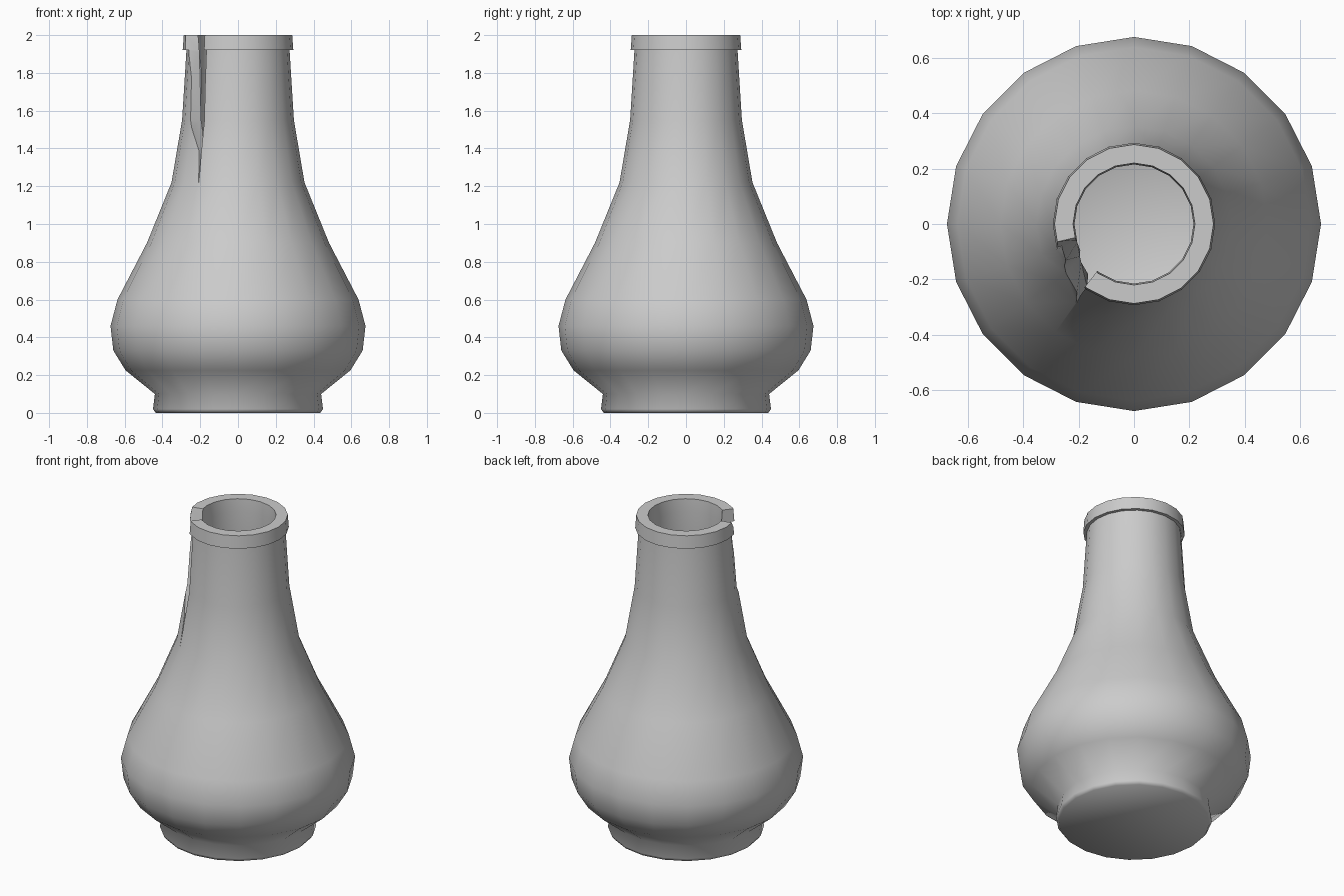
import bpy, bmesh
from math import cos, sin, radians, pi

if "Cube" in bpy.data.objects:
    bpy.data.objects.remove(bpy.data.objects["Cube"])

SIDES = 20


def make_object(name, bm):
    bmesh.ops.recalc_face_normals(bm, faces=bm.faces[:])
    mesh = bpy.data.meshes.new(name)
    bm.to_mesh(mesh)
    bm.free()
    obj = bpy.data.objects.new(name, mesh)
    bpy.context.collection.objects.link(obj)
    return obj


def bridge(bm, a, b):
    n = len(a)
    for i in range(n):
        j = (i + 1) % n
        bm.faces.new((a[i], a[j], b[j], b[i]))


# Vase: outer wall from foot to lip, then inner wall down to the floor
profile = [
    (0.435, 0.0), (0.45, 0.02), (0.44, 0.10), (0.595, 0.225), (0.66, 0.33),
    (0.675, 0.46), (0.638, 0.60), (0.482, 0.90), (0.352, 1.22),
    (0.296, 1.55), (0.273, 1.92), (0.293, 1.92), (0.287, 2.0),
    (0.22, 2.0), (0.215, 1.92), (0.23, 1.55), (0.285, 1.22), (0.41, 0.90),
    (0.565, 0.60), (0.605, 0.46), (0.59, 0.36), (0.52, 0.26),
    (0.38, 0.15), (0.2, 0.09),
]
bm = bmesh.new()
rings = [[bm.verts.new((r * cos(2 * pi * i / SIDES), r * sin(2 * pi * i / SIDES), z))
          for i in range(SIDES)] for r, z in profile]
for a, b in zip(rings, rings[1:]):
    bridge(bm, a, b)
bm.faces.new(rings[0])
centre = bm.verts.new((0, 0, 0.07))
for i in range(SIDES):
    bm.faces.new((rings[-1][i], rings[-1][(i + 1) % SIDES], centre))
vase = make_object("vase", bm)

# Broken chip in the neck: (height, start angle, end angle) of a tapering wedge
chip = [(2.1, 188, 232), (2.0, 193, 232), (1.92, 197, 232),
        (1.55, 211, 233), (1.22, 233.6, 234)]
bm = bmesh.new()
rings = []
for z, a0, a1 in chip:
    corners = [(0.1, a0), (0.55, a0), (0.55, a1), (0.1, a1)]
    rings.append([bm.verts.new((r * cos(radians(a)), r * sin(radians(a)), z))
                  for r, a in corners])
for a, b in zip(rings, rings[1:]):
    bridge(bm, a, b)
bm.faces.new(rings[0])
bm.faces.new(rings[-1])
cutter = make_object("chip_cutter", bm)

# Cut the chip, then smooth the turned surface
bpy.context.view_layer.objects.active = vase
vase.select_set(True)
cut = vase.modifiers.new("chip", 'BOOLEAN')
cut.operation = 'DIFFERENCE'
cut.solver = 'EXACT'
cut.object = cutter
bpy.ops.object.modifier_apply(modifier=cut.name)
bpy.data.objects.remove(cutter)
bpy.ops.object.shade_smooth_by_angle(angle=radians(58))
